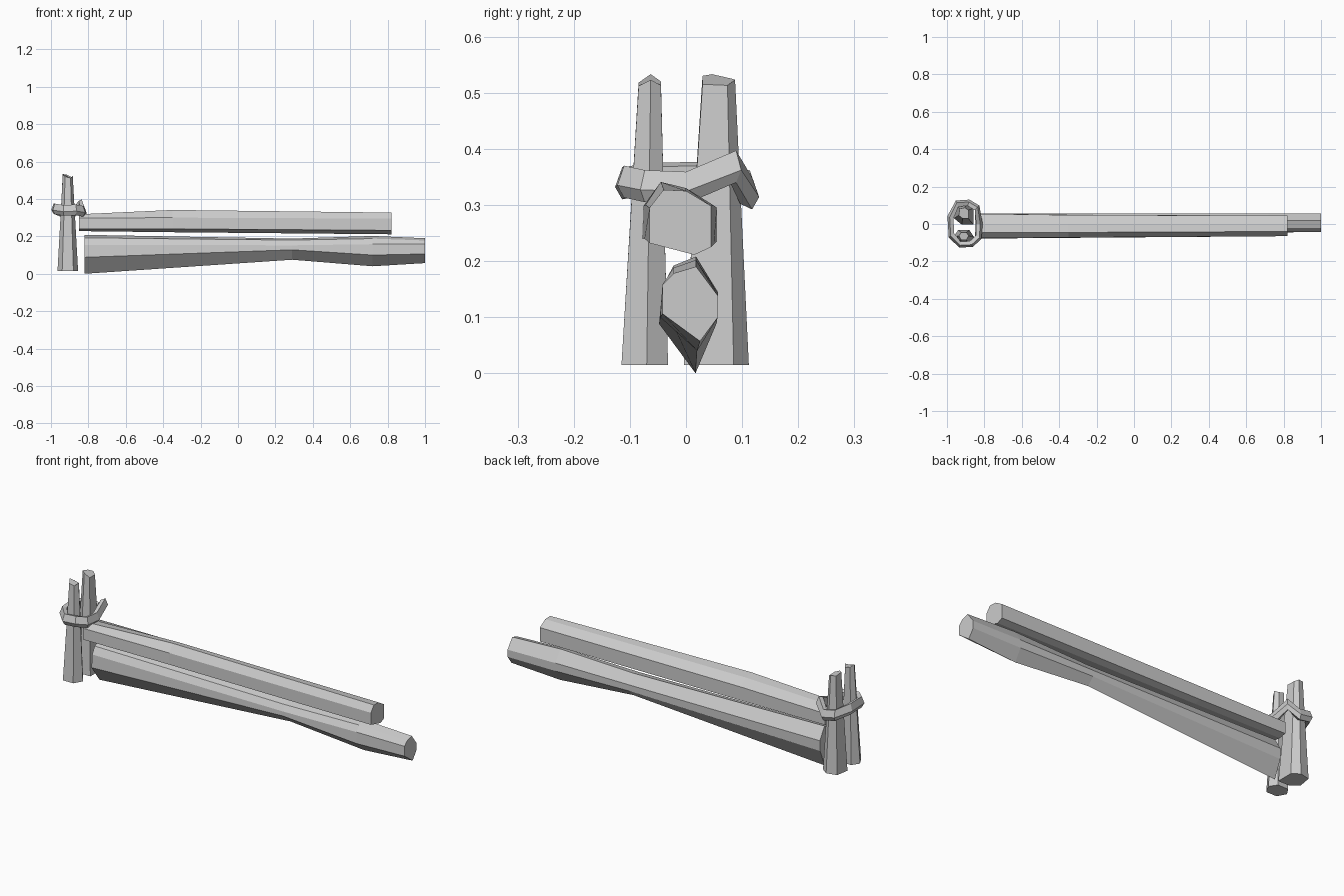
import bpy, bmesh
from mathutils import Vector


def loft(name, rings, closed=False):
    """Skin matching rings of points; cap both ends unless the loop closes."""
    bm = bmesh.new()
    vs = [[bm.verts.new(p) for p in r] for r in rings]
    n, m = len(vs), len(vs[0])
    for i in range(n if closed else n - 1):
        a, b = vs[i], vs[(i + 1) % n]
        for j in range(m):
            k = (j + 1) % m
            bm.faces.new((a[j], a[k], b[k], b[j]))
    if not closed:
        bm.faces.new(vs[0][::-1])
        bm.faces.new(vs[-1])
    bmesh.ops.recalc_face_normals(bm, faces=bm.faces)
    me = bpy.data.meshes.new(name)
    bm.to_mesh(me)
    bm.free()
    ob = bpy.data.objects.new(name, me)
    bpy.context.collection.objects.link(ob)
    return ob


def rail(name, stations):
    loft(name, [[(x, y, z) for y, z in sec] for x, sec in stations])


def post(name, base, target, scale, tops):
    # tapered post with a roughly cut, uneven top
    cx = sum(p[0] for p in base) / len(base)
    cy = sum(p[1] for p in base) / len(base)
    top = [(target[0] + (x - cx) * scale, target[1] + (y - cy) * scale, z)
           for (x, y), z in zip(base, tops)]
    loft(name, [[(x, y, 0.015) for x, y in base], top])


# Lower rail: hewn log with a narrow waist
rail("lower_rail", [
    (-0.82, [(-.048, .088), (-.042, .155), (-.022, .192), (.018, .208),
             (.057, .145), (.055, .09), (.017, .0)]),
    (0.29, [(-.042, .128), (-.042, .152), (-.022, .18), (.018, .188),
            (.057, .142), (.057, .11), (.022, .075)]),
    (0.72, [(-.046, .10), (-.042, .158), (-.022, .188), (.018, .202),
            (.057, .142), (.057, .10), (.02, .04)]),
    (1.0, [(-.042, .106), (-.042, .158), (-.022, .178), (.018, .19),
           (.057, .138), (.057, .10), (.025, .057)]),
])

# Upper rail
rail("upper_rail", [
    (-0.85, [(-.078, .24), (-.076, .298), (-.045, .318), (.0, .315),
             (.055, .295), (.055, .235), (.015, .228)]),
    (-0.35, [(-.074, .24), (-.072, .30), (-.045, .341), (.0, .33),
             (.048, .30), (.05, .23), (.015, .222)]),
    (0.82, [(-.065, .232), (-.065, .295), (-.04, .327), (.0, .325),
            (.045, .298), (.045, .225), (.015, .211)]),
])

# Pair of upright posts
post("front_post",
     [(-.855, -.07), (-.88, -.115), (-.94, -.115), (-.965, -.07), (-.94, -.032), (-.88, -.032)],
     (-.91, -.064), 0.48, [.523, .512, .518, .533, .52, .513])
post("back_post",
     [(-.858, -.004), (-.858, .085), (-.895, .112), (-.95, .10), (-.962, .03), (-.92, -.004)],
     (-.91, .058), 0.5, [.515, .513, .523, .525, .533, .53])

# Binding tied round both posts: diamond-edged strap along a crooked loop
path = [(-.832, -.07, .335), (-.828, .0, .332), (-.84, .085, .37), (-.885, .112, .322),
        (-.945, .108, .335), (-.98, .035, .35), (-.975, -.06, .348),
        (-.93, -.108, .34), (-.87, -.105, .343)]
centre = Vector((-.908, 0, 0))
rings = []
for p in path:
    c = Vector(p)
    out = Vector((c.x - centre.x, (c.y - centre.y) * 0.8, 0)).normalized()
    rings.append([c + out * o + Vector((0, 0, h)) for o, h in
                  ((.019, -.008), (.006, .027), (-.016, .02), (-.016, -.02), (.006, -.03))])
loft("binding", rings, closed=True)
